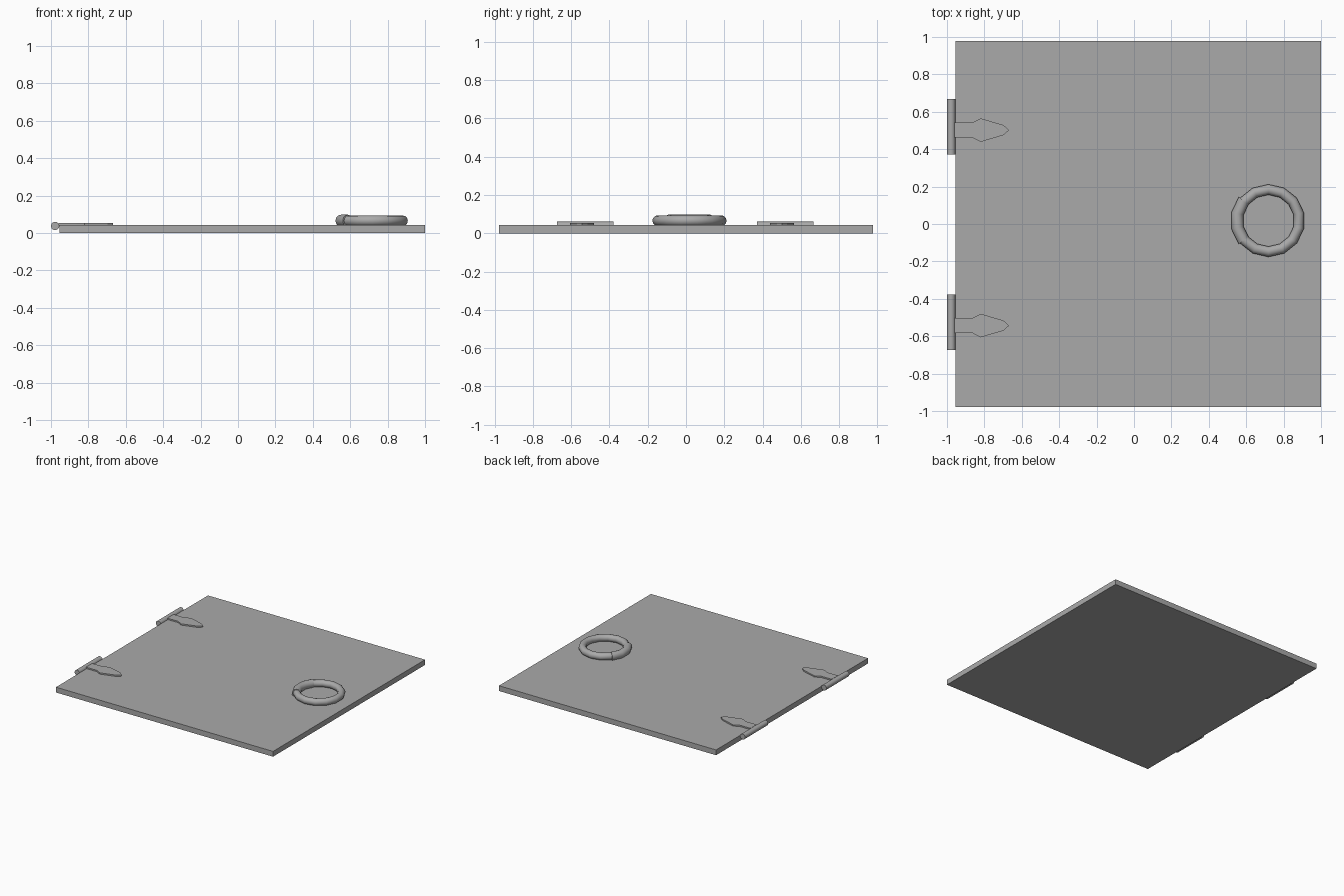
import bpy, bmesh, math
from mathutils import Matrix

if "Cube" in bpy.data.objects:
    bpy.data.objects.remove(bpy.data.objects["Cube"])

grey = bpy.data.materials.new("iron grey")
grey.use_nodes = True
COLOUR = (0.4, 0.4, 0.4, 1)
grey.diffuse_color = COLOUR
grey.node_tree.nodes["Principled BSDF"].inputs["Base Color"].default_value = COLOUR

SLAB_TOP = 0.043


def add_object(name, bm, smooth=False):
    bmesh.ops.recalc_face_normals(bm, faces=bm.faces)
    mesh = bpy.data.meshes.new(name)
    bm.to_mesh(mesh)
    bm.free()
    mesh.materials.append(grey)
    obj = bpy.data.objects.new(name, mesh)
    bpy.context.collection.objects.link(obj)
    if smooth:
        bpy.ops.object.select_all(action='DESELECT')
        obj.select_set(True)
        bpy.context.view_layer.objects.active = obj
        bpy.ops.object.shade_smooth_by_angle(angle=math.radians(40))
    return obj


def ring_section(name, radius, tube, first, steps, sides=12, segments=14):
    """Sweep a round tube over some segments of a ring; cap it if it is open."""
    bm = bmesh.new()
    closed = steps == segments
    loops = []
    for i in range(steps if closed else steps + 1):
        a = (first + i + 0.5) * math.tau / segments
        loop = []
        for j in range(sides):
            t = j * math.tau / sides
            r = radius + tube * math.cos(t)
            loop.append(bm.verts.new((0.719 + r * math.cos(a),
                                      0.018 + r * math.sin(a),
                                      0.066 + tube * math.sin(t))))
        loops.append(loop)
    for i in range(steps):
        a, b = loops[i], loops[(i + 1) % len(loops)]
        for j in range(sides):
            k = (j + 1) % sides
            bm.faces.new((a[j], b[j], b[k], a[k]))
    if not closed:
        bm.faces.new(loops[0])
        bm.faces.new(loops[-1])
    return add_object(name, bm, smooth=True)


# Door slab
bm = bmesh.new()
bmesh.ops.create_cube(bm, size=1, matrix=Matrix.Translation((0.0225, 0, SLAB_TOP / 2))
                      @ Matrix.Diagonal((1.955, 1.955, SLAB_TOP, 1)))
add_object("door_slab", bm)

# Pull ring and the thicker collar that holds it
ring_section("pull_ring", 0.166, 0.028, 0, 14)
ring_section("ring_collar", 0.170, 0.033, 5, 3)

# Hinges: a round barrel and a spear-shaped strap each
HALF_STRAP = [(-0.96, 0.04), (-0.864, 0.04), (-0.82, 0.063), (-0.698, 0.027)]
for side, y in (("front", -0.526), ("back", 0.519)):
    bm = bmesh.new()
    bmesh.ops.create_cone(bm, cap_ends=True, segments=12, radius1=0.0225, radius2=0.0225,
                          depth=0.296, matrix=Matrix.Translation((-0.9775, y, 0.038))
                          @ Matrix.Rotation(math.pi / 2, 4, 'X'))
    add_object(side + "_hinge_barrel", bm, smooth=True)

    bm = bmesh.new()
    outline = ([(x, -w) for x, w in HALF_STRAP] + [(-0.668, 0)]
               + [(x, w) for x, w in reversed(HALF_STRAP)])
    base = bm.faces.new([bm.verts.new((x, y - 0.017 + w, SLAB_TOP - 0.003))
                         for x, w in outline])
    top = bmesh.ops.extrude_face_region(bm, geom=[base], use_keep_orig=True)
    bmesh.ops.translate(bm, vec=(0, 0, 0.014),
                        verts=[v for v in top["geom"] if isinstance(v, bmesh.types.BMVert)])
    add_object(side + "_hinge_strap", bm)
